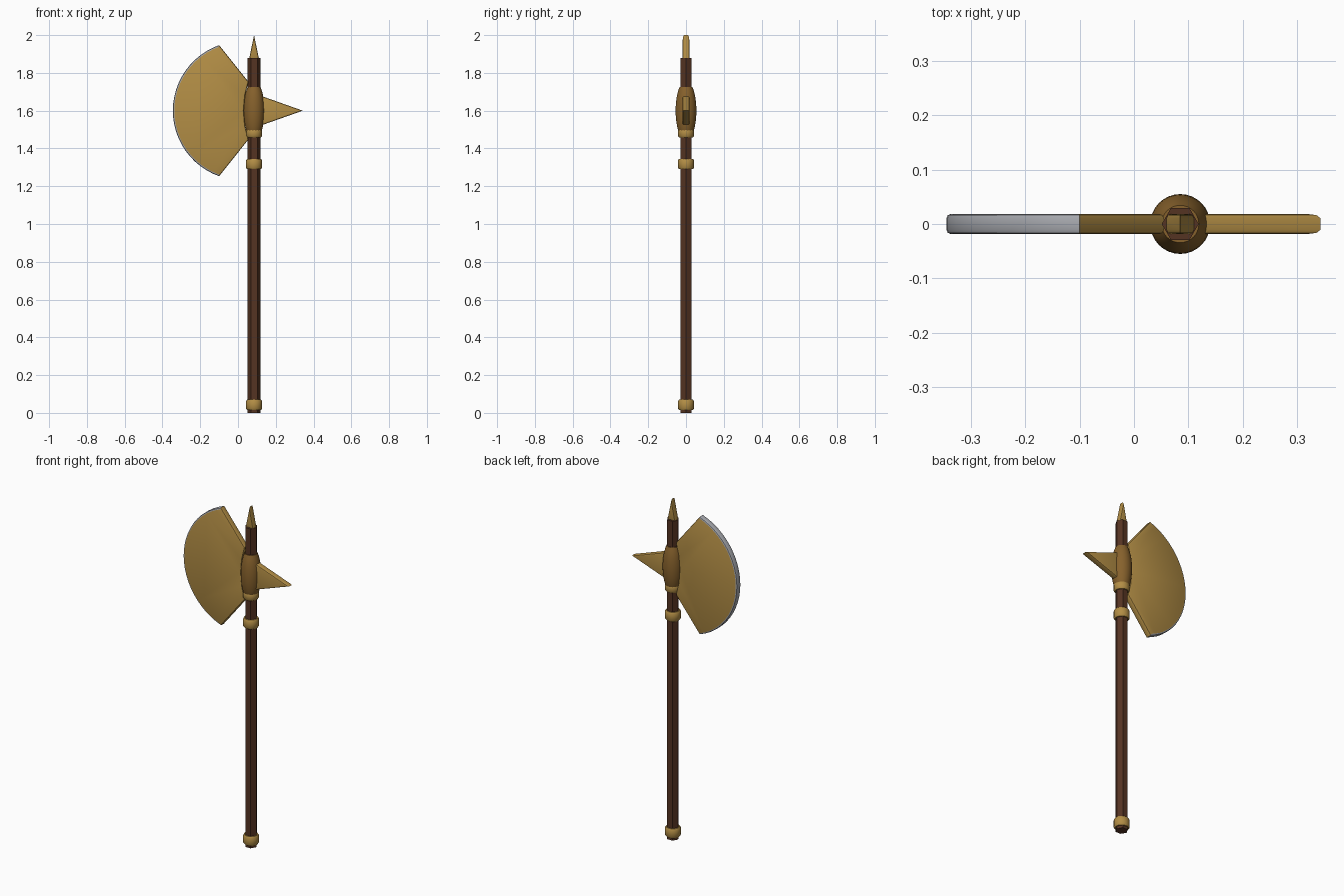
import bpy, bmesh, math

if "Cube" in bpy.data.objects:
    bpy.data.objects.remove(bpy.data.objects["Cube"])

AX = 0.085   # handle axis in x
HZ = 1.6     # height of the axe head


def material(name, rgb):
    m = bpy.data.materials.new(name)
    m.diffuse_color = (*rgb, 1)
    m.use_nodes = True
    m.node_tree.nodes["Principled BSDF"].inputs["Base Color"].default_value = m.diffuse_color
    return m


WOOD = material("dark_wood", (0.09, 0.034, 0.016))
BRASS = material("brass", (0.45, 0.27, 0.06))
BRONZE = material("bronze", (0.24, 0.12, 0.025))
STEEL = material("steel", (0.4, 0.41, 0.44))


def finish(name, bm, mats, angle):
    bmesh.ops.recalc_face_normals(bm, faces=bm.faces)
    me = bpy.data.meshes.new(name)
    bm.to_mesh(me)
    bm.free()
    ob = bpy.data.objects.new(name, me)
    bpy.context.collection.objects.link(ob)
    for m in mats:
        me.materials.append(m)
    bpy.ops.object.select_all(action='DESELECT')
    ob.select_set(True)
    bpy.context.view_layer.objects.active = ob
    bpy.ops.object.shade_smooth_by_angle(angle=math.radians(angle))
    return ob


def lathe(name, profile, sides, mat, angle=40):
    """Turn (radius, z) points around the handle axis and cap both ends."""
    bm = bmesh.new()
    rings = []
    for r, z in profile:
        rings.append([bm.verts.new((AX + r * math.cos(2 * math.pi * i / sides),
                                    r * math.sin(2 * math.pi * i / sides), z))
                      for i in range(sides)])
    for a, b in zip(rings, rings[1:]):
        for i in range(sides):
            j = (i + 1) % sides
            bm.faces.new((a[i], a[j], b[j], b[i]))
    bm.faces.new(rings[0])
    bm.faces.new(rings[-1])
    return finish(name, bm, [mat], angle)


def plate(name, outline, mats, thick=0.037, bevel=0.008, rim=None):
    """Extrude an x-z outline along y and round its front and back borders."""
    bm = bmesh.new()
    f = bm.faces.new([bm.verts.new((x, -thick / 2, z)) for x, z in outline])
    ext = bmesh.ops.extrude_face_region(bm, geom=[f])["geom"]
    for v in ext:
        if isinstance(v, bmesh.types.BMVert):
            v.co.y += thick
    bm.normal_update()
    border = [e for e in bm.edges if abs(e.verts[0].co.y - e.verts[1].co.y) < 1e-6]
    bmesh.ops.bevel(bm, geom=border, offset=bevel, segments=2, profile=0.5,
                    affect='EDGES')
    bmesh.ops.recalc_face_normals(bm, faces=bm.faces)
    if rim:
        for face in bm.faces:
            if abs(face.normal.y) < 0.97 and rim(face):
                face.material_index = 1
    return finish(name, bm, mats, 35)


# six-sided handle
lathe("handle", [(0.034, 0), (0.034, 1.88)], 6, WOOD, 30)

# brass collars
for name, z0, z1 in (("pommel_ring", 0.015, 0.07), ("grip_ring", 1.29, 1.345),
                     ("head_ring", 1.458, 1.504)):
    b = 0.008
    lathe(name, [(0.030, z0), (0.037, z0), (0.0425, z0 + b), (0.0425, z1 - b),
                 (0.037, z1), (0.030, z1)], 16, BRASS)

# swollen bronze socket
boss = []
for i in range(13):
    dz = -0.125 + 0.25 * i / 12
    boss.append((0.055 * math.sqrt(1 - (dz / 0.16) ** 2), HZ + dz))
lathe("head_socket", boss, 32, BRONZE)

# crescent blade with a steel edge
CX, R = 0.023, 0.368
a0 = math.atan2(0.347, -0.123)
arc = [(CX + R * math.cos(a), HZ + R * math.sin(a))
       for a in (a0 + (2 * math.pi - 2 * a0) * i / 24 for i in range(25))]
inner = [(0.055, 1.447), (0.037, 1.52), (0.03, 1.6), (0.037, 1.68), (0.055, 1.753)]


def on_edge(face):
    c, n = face.calc_center_median(), face.normal
    dx, dz = c.x - CX, c.z - HZ
    d = math.hypot(dx, dz)
    return d > R - 0.02 and (dx * n.x + dz * n.z) / d > 0.9 * math.hypot(n.x, n.z)


plate("blade", arc + inner, [BRASS, STEEL], rim=on_edge)

# back spike and top spike
plate("back_spike", [(0.10, 1.514), (0.343, HZ), (0.10, 1.686)], [BRASS])
plate("top_spike", [(AX - 0.026, 1.875), (AX + 0.026, 1.875), (AX, 2.0)], [BRASS])
